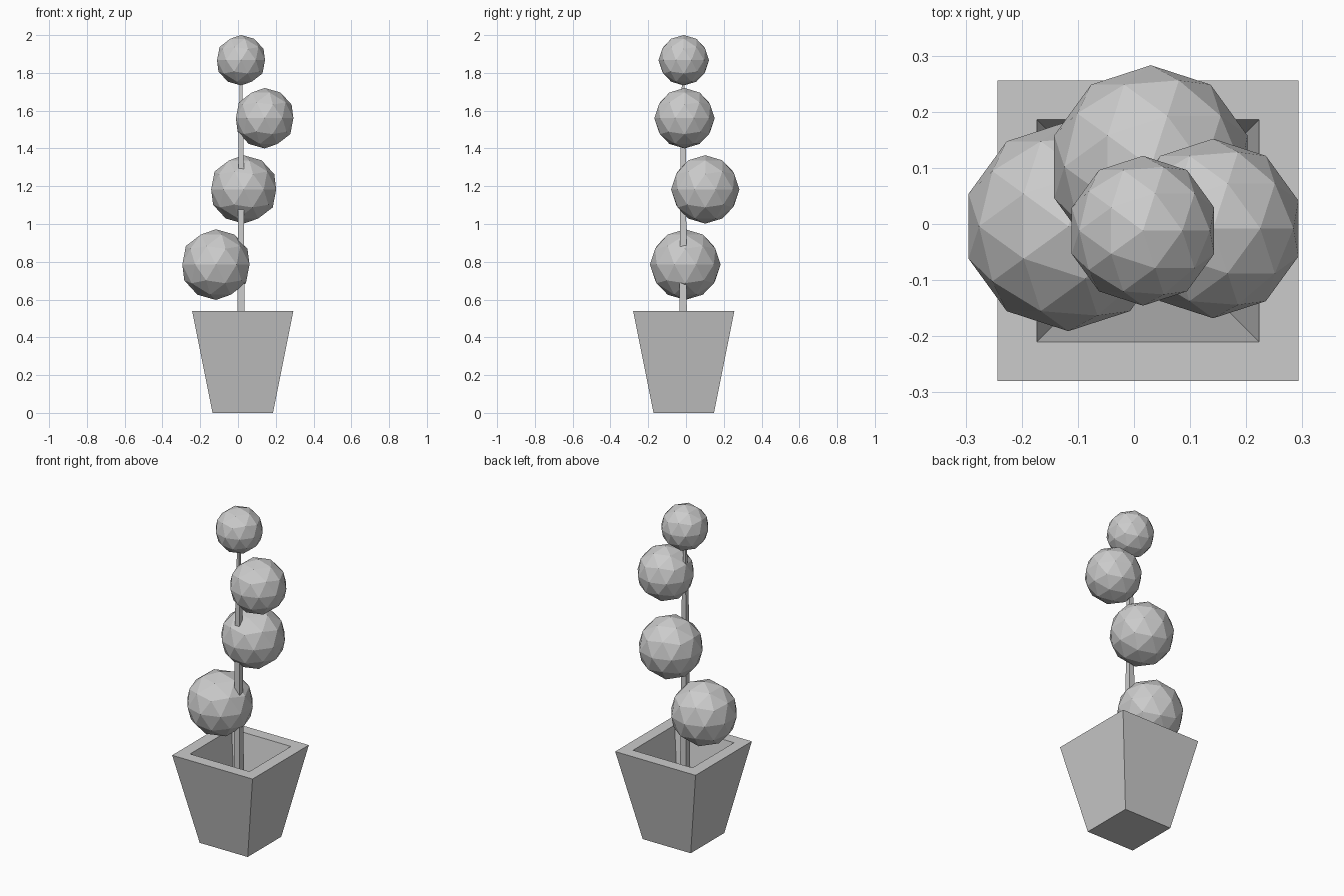
import bpy, bmesh

cube = bpy.data.objects.get("Cube")
if cube:
    bpy.data.objects.remove(cube, do_unlink=True)

# One plain colour
GREY = (0.6, 0.6, 0.6, 1)
grey = bpy.data.materials.new("plain grey")
grey.use_nodes = True
grey.diffuse_color = GREY
grey.node_tree.nodes["Principled BSDF"].inputs["Base Color"].default_value = GREY


def finish(name, bm, location):
    bmesh.ops.recalc_face_normals(bm, faces=bm.faces)
    mesh = bpy.data.meshes.new(name)
    bm.to_mesh(mesh)
    bm.free()
    mesh.materials.append(grey)
    obj = bpy.data.objects.new(name, mesh)
    obj.location = location
    bpy.context.collection.objects.link(obj)


def square_loft(name, profile, location):
    """Closed square tube through (half width, height) pairs, capped at both ends."""
    bm = bmesh.new()
    corners = ((-1, -1), (1, -1), (1, 1), (-1, 1))
    rings = [[bm.verts.new((x * h, y * h, z)) for x, y in corners] for h, z in profile]
    for a, b in zip(rings, rings[1:]):
        for i in range(4):
            j = (i + 1) % 4
            bm.faces.new((a[i], a[j], b[j], b[i]))
    bm.faces.new(rings[0][::-1])
    bm.faces.new(rings[-1])
    finish(name, bm, location)


# Tapered pot: outer wall, rim, hollow inside
square_loft("pot", [(0.16, 0), (0.268, 0.54), (0.198, 0.54), (0.115, 0.08)],
            (0.025, -0.012, 0))

# Thin stem narrowing to the top
square_loft("stem", [(0.022, 0.07), (0.014, 1.4), (0.006, 1.8)], (0.016, -0.015, 0))

# Faceted foliage balls, bottom to top
balls = [
    ("lower", 0.187, (-0.117, -0.004, 0.785)),
    ("middle", 0.181, (0.03, 0.102, 1.183)),
    ("upper", 0.16, (0.141, -0.008, 1.56)),
    ("top", 0.1335, (0.016, -0.012, 1.867)),
]
for label, radius, centre in balls:
    bm = bmesh.new()
    bmesh.ops.create_icosphere(bm, subdivisions=2, radius=radius)
    finish(label + "_foliage_ball", bm, centre)
